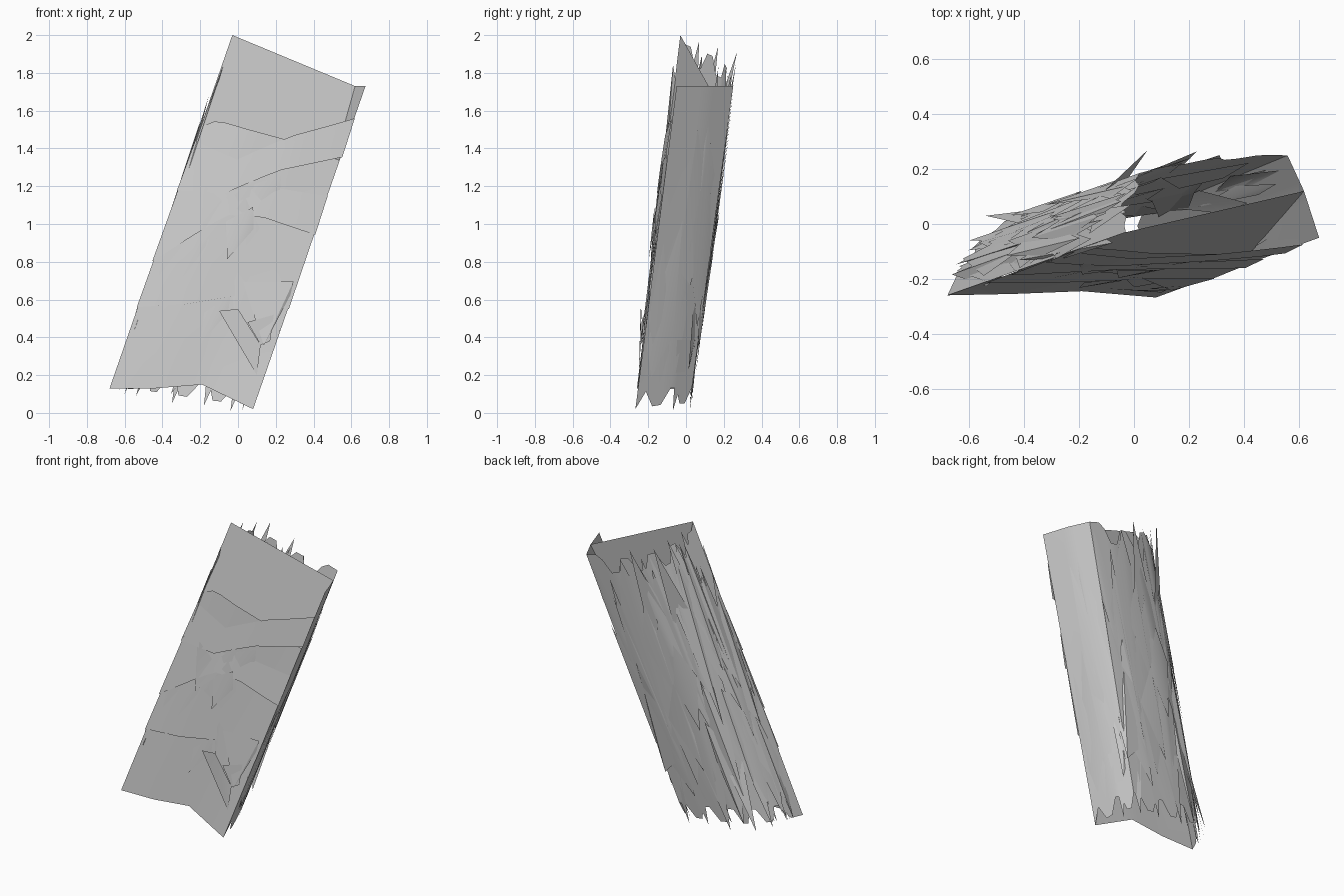
import bpy, math, random
from mathutils import Vector

if "Cube" in bpy.data.objects:
    bpy.data.objects.remove(bpy.data.objects["Cube"])

random.seed(11)

# Cross-section of the leaning hollow trunk: bottom ring and top ring
BOT = [(-.68, -.26, .13), (-.44, -.255, .13), (-.19, -.245, .15), (.08, -.268, .02), (.05, -.09, .05),
       (0, .02, .05), (-.18, .02, .07), (-.36, .02, .10), (-.50, .0, .12), (-.61, -.11, .13)]
TOP = [(-.03, -.03, 2.0), (.2, -.06, 1.911), (.43, -.07, 1.822), (.675, -.05, 1.73), (.62, .12, 1.73),
       (.56, .25, 1.73), (.42, .255, 1.77), (.23, .235, 1.83), (.06, .20, 1.90), (.0, .09, 1.95)]
N = len(BOT)


def raw(s, t):
    i = math.floor(s)
    f = s - i
    b = Vector(BOT[i % N]).lerp(Vector(BOT[(i + 1) % N]), f)
    c = Vector(TOP[i % N]).lerp(Vector(TOP[(i + 1) % N]), f)
    return b.lerp(c, t)


def point(s, t, off=0.0):
    """Point at ring position s, height t, pushed outward by off."""
    p = raw(s, t)
    d = raw(s + .4, t) - raw(s - .4, t)
    p += Vector((d.y, -d.x, 0)).normalized() * off
    p.x = max(-.68, min(.675, p.x))
    p.y = max(-.27, min(.27, p.y))
    p.z = max(0, min(2, p.z))
    return p


def make(name, verts, faces, angle=50):
    me = bpy.data.meshes.new(name)
    me.from_pydata([tuple(v) for v in verts], [], faces)
    me.update()
    ob = bpy.data.objects.new(name, me)
    bpy.context.collection.objects.link(ob)
    bpy.ops.object.select_all(action='DESELECT')
    ob.select_set(True)
    bpy.context.view_layer.objects.active = ob
    bpy.ops.object.shade_smooth_by_angle(angle=math.radians(angle))
    return ob


def strip(cols, rows=4):
    """Grid from columns of (s, t_low, t_high, offset_low, offset_high)."""
    vs, fs = [], []
    for s, a, b, oa, ob in cols:
        for r in range(rows + 1):
            k = r / rows
            vs.append(point(s, a + (b - a) * k, oa + (ob - oa) * k))
    h = rows + 1
    for c in range(len(cols) - 1):
        for r in range(rows):
            i = c * h + r
            fs.append((i, i + h, i + h + 1, i + 1))
    return vs, fs


# Right side and serrated back wall
cols = []
for k in range(29):
    s = 3 + k / 4
    lo, hi = .0, 1
    if 5.5 < s < 9.8:
        lo, hi = ((.05, .93), (.0, .98))[(k // 2) % 2]
    elif 3.2 < s <= 5.5:
        lo = (.05, .0)[(k // 2) % 2]
    cols.append((s, lo, hi, 0, 0))
make("bark_wall", *strip(cols))

# Flat upper front plate, running from the left edge to behind the right corner
L, R = Vector((-.03, -.03, 2)), Vector((.62, .12, 1.73))
l, r = raw(0, .42), raw(3.2, .6)
make("upper_front_plate", [L, R, r, l], [(3, 2, 1, 0)])


def sheet(name, edge_lo, edge_hi, off):
    """Broad layer between two broken lines of (s, t) points."""
    def at(line, s):
        for (s0, t0), (s1, t1) in zip(line, line[1:]):
            if s <= s1:
                return t0 + (t1 - t0) * (s - s0) / (s1 - s0)
        return line[-1][1]
    s0, s1 = edge_lo[0][0], edge_lo[-1][0]
    out = []
    for k in range(13):
        s = s0 + (s1 - s0) * k / 12
        out.append((s, at(edge_lo, s), at(edge_hi, s), off, off * .3))
    make(name, *strip(out))


# Overlapping front layers below the plate
sheet("front_layer_1", [(0, .4), (3, .45)], [(0, .74), (.3, .77), (3, .77)], .0)
sheet("front_layer_2", [(0, .56), (1, .58), (3, .78)], [(0, .7), (1, .68), (3, .9)], .012)
sheet("front_layer_3", [(0, .36), (1.2, .52), (3, .54)], [(0, .6), (1.1, .59), (3, .66)], .012)
sheet("front_layer_4", [(0, .23), (1, .25), (3, .31)], [(0, .42), (1.1, .54), (3, .56)], .008)
sheet("front_layer_5", [(0, 0), (2, 0), (3, 0)], [(0, .3), (2, .3), (3, .36)], .0)


def shards(name, count, s_rng, t_rng, w_rng, l_rng, o_rng):
    """Long flat pointed flakes running along the trunk."""
    vs, fs = [], []
    u = random.uniform
    for _ in range(count):
        s, t, w, ln = u(*s_rng), u(*t_rng), u(*w_rng), u(*l_rng)
        o, k = u(*o_rng), u(.25, .75)
        i = len(vs)
        t0, t1 = max(.0, t - ln * k), min(.98, t + ln * (1 - k))
        vs += [point(s + u(-w, w), t0, o), point(s + w, t + u(-.2, .2) * ln, o * .5),
               point(s + u(-w, w), t1, o), point(s - w, t + u(-.2, .2) * ln, o * .5)]
        fs += [(i, i + 1, i + 2), (i, i + 2, i + 3)]
    make(name, vs, fs, 30)


# Flakes on the back and both sides, and chords inside the wall
shards("back_flakes", 38, (5.2, 9), (.2, .8), (.25, .7), (.3, .7), (.0, .02))
shards("left_flakes", 22, (8.6, 9.8), (.2, .75), (.2, .5), (.25, .55), (.005, .03))
shards("right_flakes", 12, (3.3, 5), (.2, .75), (.2, .5), (.3, .6), (-.01, .012))
shards("front_flakes", 10, (.3, 2.7), (.12, .6), (.2, .5), (.12, .25), (.005, .02))
shards("inner_flakes", 14, (6, 9.5), (.2, .7), (.4, .8), (.35, .6), (-.035, -.005))


def tips(name, items):
    """Spikes from a base on the wall to a given tip: (s, base t, half width, tip)."""
    vs, fs = [], []
    for s, a, w, tip in items:
        i = len(vs)
        vs += [point(s - w, a, .004), point(s + w, a, .004), Vector(tip)]
        fs.append((i, i + 1, i + 2))
    make(name, vs, fs)


# Pointed ends at the top back and around the foot
tips("top_spikes", [(7, .72, .45, (.23, .265, 1.85)), (8, .72, .45, (.05, .27, 1.91)),
                    (8.6, .75, .35, (.02, .17, 1.94)), (9.3, .78, .35, (-.01, .07, 1.97))])
tips("foot_spikes", [(4.4, .2, .4, (.02, -.07, .01)), (5.2, .2, .4, (-.04, .02, .01)),
                     (6.1, .22, .4, (-.18, .02, .04)), (7, .22, .4, (-.35, .03, .05)),
                     (8, .22, .4, (-.54, .03, .09)), (8.7, .22, .3, (-.6, -.06, .1)),
                     (9.4, .22, .3, (-.63, -.16, .12))])

# Broken wedge at the lower right of the front
vs = [(-.1, -.235, .54), (.0, -.24, .55), (.1, -.25, .2), (.12, -.24, .36), (.05, -.235, .48), (.19, -.225, .52),
      (.17, -.23, .38)]
make("front_splinter", vs, [(0, 2, 1), (1, 2, 3), (4, 3, 6, 5)], 20)
